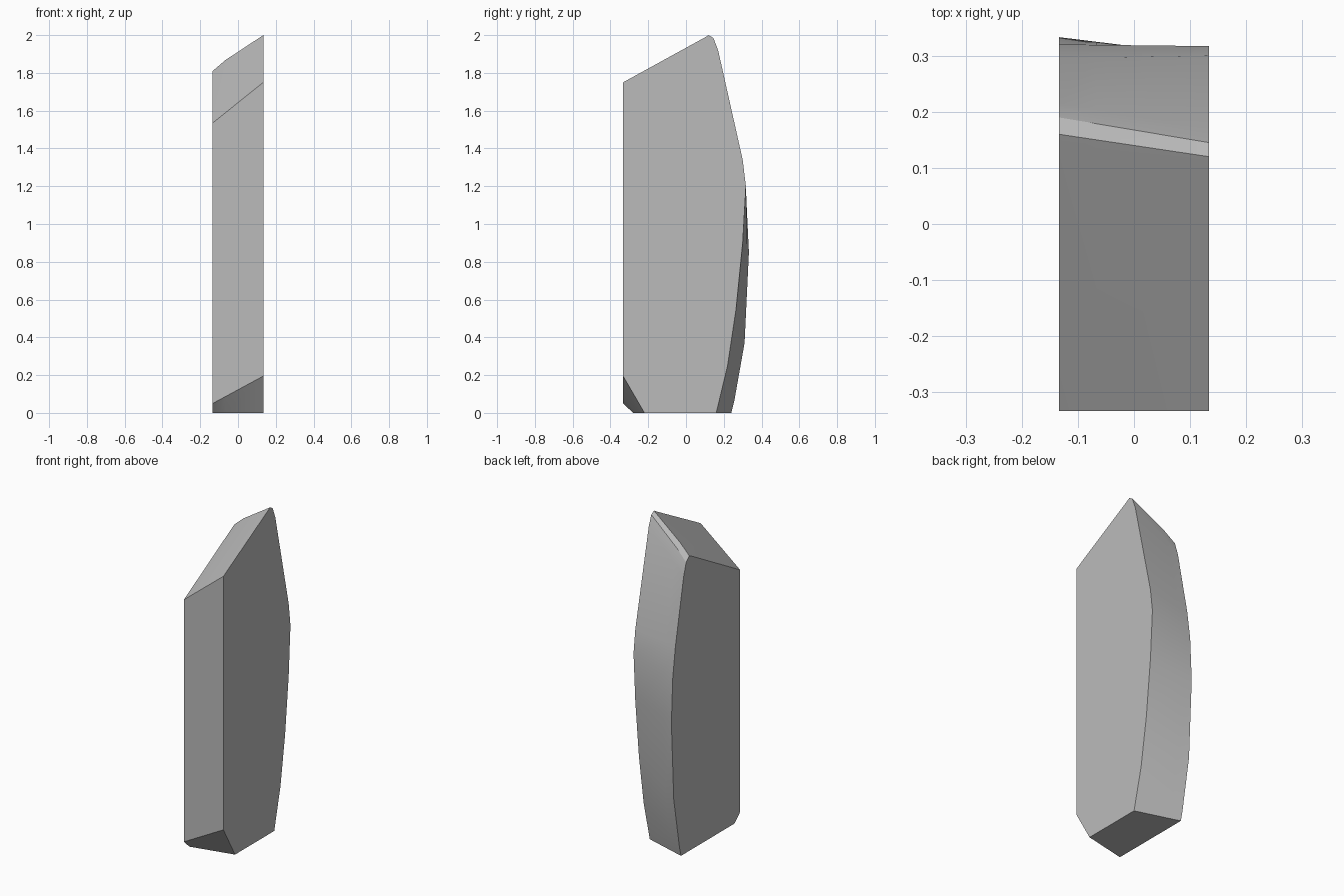
import bpy
import bmesh
import math

cube = bpy.data.objects.get("Cube")
if cube:
    bpy.data.objects.remove(cube)

# Side outlines (y, z), listed from the underside round the front, peak and back
high_side = [(-.22, 0), (-.333, .195), (-.333, 1.75), (.095, 1.985), (.12, 2), (.145, 1.985),
             (.17, 1.92), (.3, 1.34), (.317, 1.2), (.3, .9), (.265, .55), (.22, .25), (.16, 0)]
low_side = [(-.28, 0), (-.333, .05), (-.333, 1.535), (.13, 1.795), (.16, 1.81), (.19, 1.78),
            (.215, 1.7), (.295, 1.3), (.32, 1.12), (.333, .85), (.31, .37), (.255, .06), (.24, 0)]
HALF = .134


def blend(t):
    """Outline part-way from the low side to the high side, slightly full at the crest."""
    pts = []
    for i, (a, b) in enumerate(zip(low_side, high_side)):
        lift = .01 if 3 <= i <= 6 and 0 < t < 1 else 0
        pts.append((a[0] + (b[0] - a[0]) * t, a[1] + (b[1] - a[1]) * t + lift))
    return pts


# Loft the slab through its cross-sections and cap both sides
bm = bmesh.new()
rings = []
for t in (0, .25, 1):
    x = -HALF + 2 * HALF * t
    rings.append([bm.verts.new((x, y, z)) for y, z in blend(t)])
for r, s in zip(rings, rings[1:]):
    for i in range(len(r)):
        j = (i + 1) % len(r)
        bm.faces.new((r[i], r[j], s[j], s[i]))
bm.faces.new(rings[0])
bm.faces.new(rings[-1])
bmesh.ops.recalc_face_normals(bm, faces=bm.faces)

mesh = bpy.data.meshes.new("stone_slab")
bm.to_mesh(mesh)
bm.free()
slab = bpy.data.objects.new("stone_slab", mesh)
bpy.context.collection.objects.link(slab)

# Plain grey stone
grey = bpy.data.materials.new("stone_grey")
grey.use_nodes = True
colour = (.5, .5, .5, 1)
grey.diffuse_color = colour
grey.node_tree.nodes["Principled BSDF"].inputs["Base Color"].default_value = colour
mesh.materials.append(grey)

# Soft crest and back, crisp corners
bpy.context.view_layer.objects.active = slab
slab.select_set(True)
bpy.ops.object.shade_smooth_by_angle(angle=math.radians(30))
